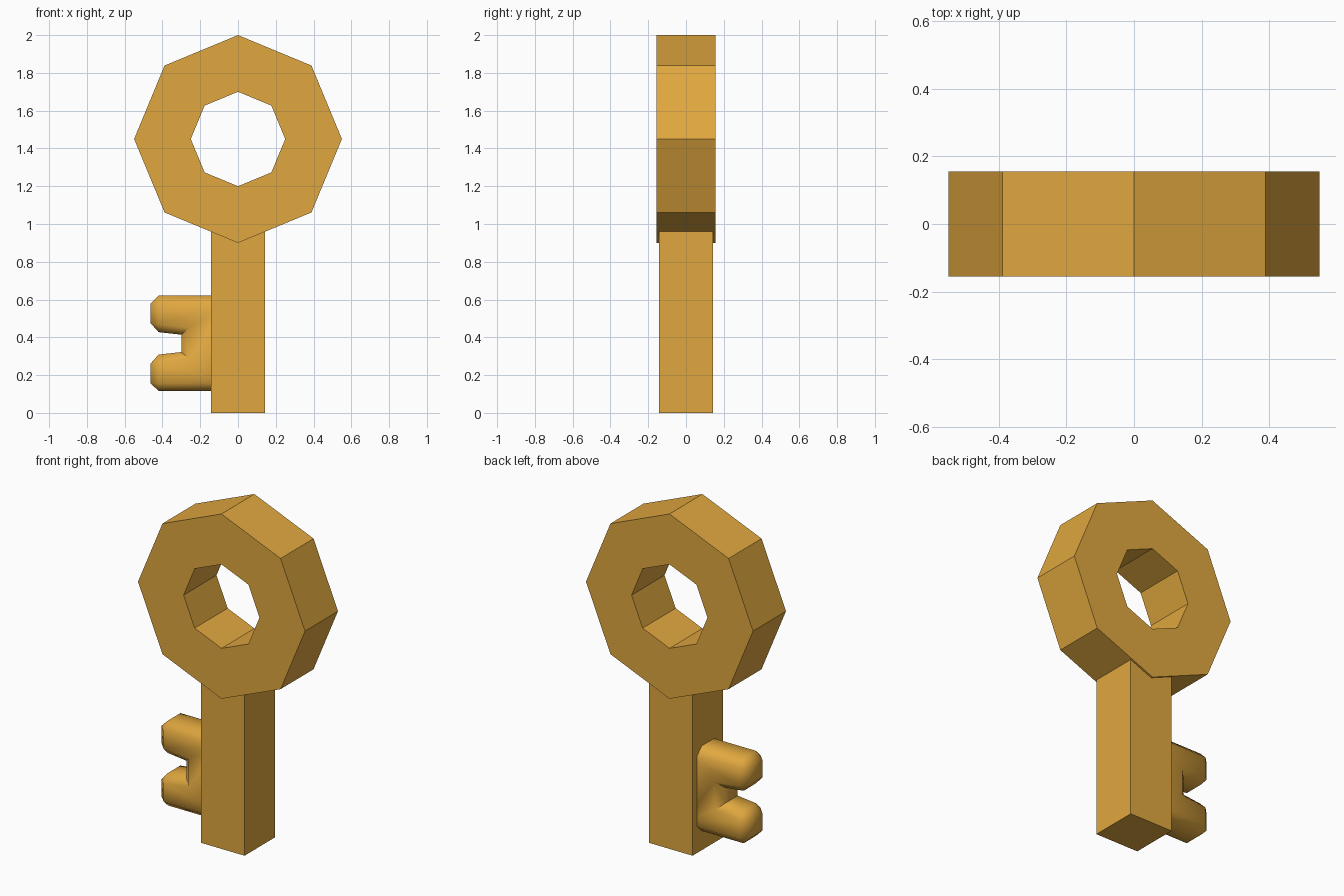
import bpy, bmesh, math
from mathutils import Vector

if "Cube" in bpy.data.objects:
    bpy.data.objects.remove(bpy.data.objects["Cube"])

gold = bpy.data.materials.new("gold")
gold.diffuse_color = (0.75, 0.39, 0.05, 1)
gold.use_nodes = True
gold.node_tree.nodes["Principled BSDF"].inputs["Base Color"].default_value = gold.diffuse_color


def finish(name, bm):
    bmesh.ops.recalc_face_normals(bm, faces=bm.faces[:])
    mesh = bpy.data.meshes.new(name)
    bm.to_mesh(mesh)
    bm.free()
    mesh.materials.append(gold)
    obj = bpy.data.objects.new(name, mesh)
    bpy.context.collection.objects.link(obj)
    return obj


# Octagonal bow: a rectangular section swept round eight corners
bm = bmesh.new()
section = [(0.25, -0.155), (0.55, -0.155), (0.55, 0.155), (0.25, 0.155)]
rings = []
for i in range(8):
    a = i * math.pi / 4
    rings.append([bm.verts.new((r * math.cos(a), y, 1.45 + r * math.sin(a)))
                  for r, y in section])
for i in range(8):
    p, q = rings[i], rings[(i + 1) % 8]
    for j in range(4):
        k = (j + 1) % 4
        bm.faces.new((p[j], p[k], q[k], q[j]))
finish("bow_ring", bm)

# Square shaft, its top buried in the ring
bm = bmesh.new()
bmesh.ops.create_cube(bm, size=1)
for v in bm.verts:
    v.co = Vector((v.co.x * 0.288, v.co.y * 0.288, (v.co.z + 0.5) * 1.1))
finish("shaft", bm)

# Two-pronged bit: notched outline, extruded and chamfered
bm = bmesh.new()
half = [(-0.05, 0.253), (-0.462, 0.253), (-0.462, 0.064), (-0.30, 0.046)]
outline = half + [(x, -z) for x, z in reversed(half)]
face = bm.faces.new([bm.verts.new((x, -0.1, 0.368 + z)) for x, z in outline])
ext = bmesh.ops.extrude_face_region(bm, geom=[face])
bmesh.ops.translate(bm, vec=(0, 0.2, 0),
                    verts=[g for g in ext["geom"] if isinstance(g, bmesh.types.BMVert)])
bmesh.ops.recalc_face_normals(bm, faces=bm.faces[:])
edges = []
for e in bm.edges:
    a, b = e.verts
    along_y = abs(a.co.y - b.co.y) > 0.1
    mid_x = (a.co.x + b.co.x) / 2
    # keep the hidden root and the inner notch corners sharp
    if mid_x < -0.06 and not (along_y and mid_x > -0.4):
        edges.append(e)
bmesh.ops.bevel(bm, geom=edges, offset=0.042, segments=1, affect='EDGES',
                profile=0.5, clamp_overlap=True)
bit = finish("bit", bm)
bpy.ops.object.select_all(action='DESELECT')
bit.select_set(True)
bpy.context.view_layer.objects.active = bit
bpy.ops.object.shade_smooth_by_angle(angle=math.radians(50))
